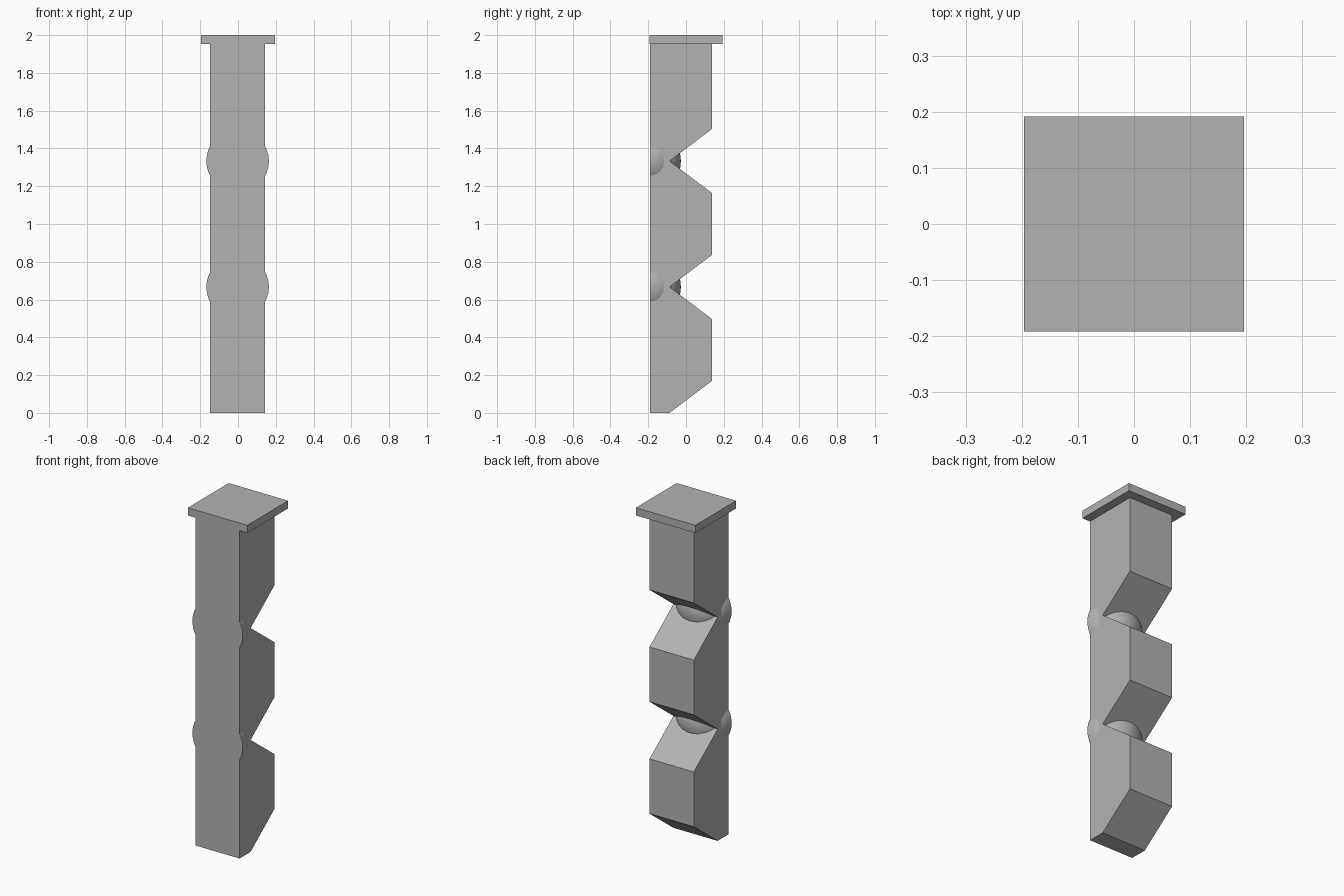
import bpy, bmesh, math
from mathutils import Matrix

cube = bpy.data.objects.get("Cube")
if cube:
    bpy.data.objects.remove(cube, do_unlink=True)

grey = bpy.data.materials.new("stone grey")
grey.use_nodes = True
COLOR = (0.45, 0.45, 0.45, 1)
grey.diffuse_color = COLOR
grey.node_tree.nodes["Principled BSDF"].inputs["Base Color"].default_value = COLOR

FRONT, BACK, NOTCH = -0.191, 0.138, -0.087
MID_X = -0.002
PITCH = 2 / 3
SLOPE = 0.17


def add_object(name, bm):
    bmesh.ops.recalc_face_normals(bm, faces=bm.faces)
    mesh = bpy.data.meshes.new(name)
    bm.to_mesh(mesh)
    bm.free()
    mesh.materials.append(grey)
    obj = bpy.data.objects.new(name, mesh)
    bpy.context.scene.collection.objects.link(obj)
    return obj


# Column: side profile with repeated notches, extruded across x
profile = [(FRONT, 0)]
for i in range(3):
    z = i * PITCH
    profile += [(NOTCH, z), (BACK, z + SLOPE)]
    if i < 2:
        profile.append((BACK, z + PITCH - SLOPE))
profile += [(BACK, 1.96), (FRONT, 1.96)]
bm = bmesh.new()
side = bm.faces.new([bm.verts.new((MID_X - 0.146, y, z)) for y, z in profile])
ext = bmesh.ops.extrude_face_region(bm, geom=[side])
new_verts = [v for v in ext["geom"] if isinstance(v, bmesh.types.BMVert)]
bmesh.ops.translate(bm, verts=new_verts, vec=(0.292, 0, 0))
add_object("notched_column", bm)

# Cap plate
bm = bmesh.new()
bmesh.ops.create_cube(bm, size=1, matrix=Matrix.Translation((0, 0, 1.977))
                      @ Matrix.Diagonal((0.392, 0.384, 0.046, 1)))
add_object("cap_plate", bm)

# Half balls at the notches, flat side flush with the front
for i, name in enumerate(("lower_half_ball", "upper_half_ball"), 1):
    bm = bmesh.new()
    bmesh.ops.create_uvsphere(bm, u_segments=32, v_segments=16, radius=0.166,
                              matrix=Matrix.Rotation(math.pi / 2, 4, "X"))
    bmesh.ops.bisect_plane(bm, geom=bm.verts[:] + bm.edges[:] + bm.faces[:],
                           plane_co=(0, 0.003, 0), plane_no=(0, -1, 0), clear_outer=True)
    bmesh.ops.holes_fill(bm, edges=[e for e in bm.edges if e.is_boundary])
    ball = add_object(name, bm)
    ball.location = (MID_X, FRONT - 0.002, i * PITCH)
    bpy.ops.object.select_all(action="DESELECT")
    ball.select_set(True)
    bpy.context.view_layer.objects.active = ball
    bpy.ops.object.shade_smooth_by_angle(angle=math.radians(40))
